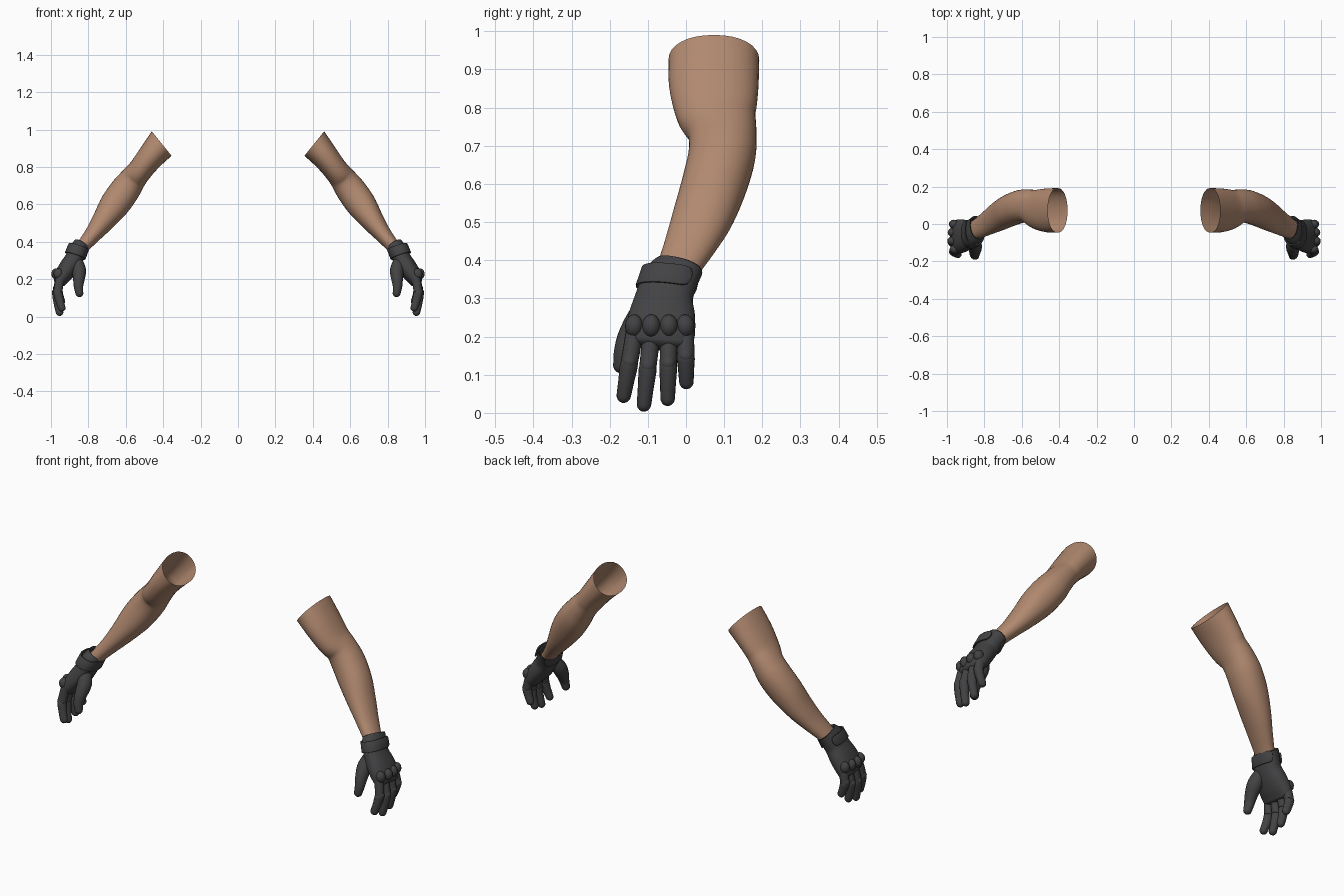
import bpy, bmesh, math
from mathutils import Vector

cube = bpy.data.objects.get("Cube")
if cube:
    bpy.data.objects.remove(cube, do_unlink=True)


def material(name, rgb):
    m = bpy.data.materials.new(name)
    m.use_nodes = True
    m.diffuse_color = (*rgb, 1)
    bsdf = m.node_tree.nodes["Principled BSDF"]
    bsdf.inputs["Base Color"].default_value = (*rgb, 1)
    bsdf.inputs["Roughness"].default_value = 0.8
    return m


SKIN = material("tan skin", (0.44, 0.25, 0.16))
GLOVE = material("charcoal glove", (0.055, 0.055, 0.058))


def smooth_rows(rows, steps):
    """Catmull-Rom interpolation of (x, y, z, y radius, depth radius) rows."""
    out = []
    for i in range(len(rows) - 1):
        a, b, c, d = (rows[max(0, min(len(rows) - 1, i + k))] for k in (-1, 0, 1, 2))
        for s in range(steps):
            t = s / steps
            out.append([0.5 * (2 * q + (r - p) * t + (2 * p - 5 * q + 4 * r - w) * t * t
                               + (3 * q - p - 3 * r + w) * t ** 3)
                        for p, q, r, w in zip(a, b, c, d)])
    return out + [list(rows[-1])]


def section(row, t, angle, power=2.0):
    """Point on an oval ring: 0 is back, a quarter turn is the outer side."""
    u = Vector((0, 1, 0))
    u = (u - t * u.dot(t)).normalized()
    v = t.cross(u)
    c, s = math.cos(angle), math.sin(angle)
    e = 2 / power
    return (Vector(row[:3]) + u * row[3] * math.copysign(abs(c) ** e, c)
            + v * row[4] * math.copysign(abs(s) ** e, s))


def finish(name, bm, mat, side):
    for v in bm.verts:
        v.co.x *= side
    bmesh.ops.recalc_face_normals(bm, faces=bm.faces)
    mesh = bpy.data.meshes.new(name)
    bm.to_mesh(mesh)
    bm.free()
    obj = bpy.data.objects.new(("left_" if side > 0 else "right_") + name, mesh)
    bpy.context.collection.objects.link(obj)
    mesh.materials.append(mat)
    for p in mesh.polygons:
        p.use_smooth = True
    return obj


def tube(name, rows, mat, side, sides=24, steps=5, cap=0.0, start=None, power=2.0):
    rows = smooth_rows(rows, steps)
    centres = [Vector(r[:3]) for r in rows]
    n = len(rows)
    tangents = [(centres[min(i + 1, n - 1)] - centres[max(i - 1, 0)]).normalized()
                for i in range(n)]
    if start:
        tangents = [Vector(start).normalized().lerp(t, min(1, i / 8)).normalized()
                    for i, t in enumerate(tangents)]
    if cap:  # rounded end
        for k in range(1, 5):
            a = k * math.pi / 10
            p = centres[-1] + tangents[-1] * cap * math.sin(a)
            rows.append([*p, rows[n - 1][3] * math.cos(a), rows[n - 1][4] * math.cos(a)])
            tangents.append(tangents[n - 1])
    bm = bmesh.new()
    rings = [[bm.verts.new(section(r, t, 2 * math.pi * j / sides, power)) for j in range(sides)]
             for r, t in zip(rows, tangents)]
    for a, b in zip(rings, rings[1:]):
        for j in range(sides):
            k = (j + 1) % sides
            bm.faces.new((a[j], a[k], b[k], b[j]))
    if cap:
        tip = bm.verts.new(centres[-1] + tangents[-1] * cap)
        for j in range(sides):
            bm.faces.new((rings[-1][j], rings[-1][(j + 1) % sides], tip))
    return finish(name, bm, mat, side)


def strap(side):
    """Wrist strap wrapping most of the way round, with rounded ends."""
    top = (0.851, -0.036, 0.374, 0.076, 0.053)
    low = (0.871, -0.050, 0.324, 0.079, 0.054)
    t = Vector((0.3, -0.1, -0.9)).normalized()
    bm = bmesh.new()
    cols = []
    count = 48
    for i in range(count + 1):
        angle = math.radians(45 + 290 * i / count)
        edge = min(i, count - i, 4) / 4
        half = 0.5 * (0.35 + 0.65 * math.sqrt(1 - (1 - edge) ** 2))
        a, b = section(top, t, angle, 2.3), section(low, t, angle, 2.3)
        cols.append([bm.verts.new(a.lerp(b, 0.5 + f * half)) for f in (-1, 0, 1)])
    for a, b in zip(cols, cols[1:]):
        for j in range(2):
            bm.faces.new((a[j], a[j + 1], b[j + 1], b[j]))
    obj = finish("wrist_strap", bm, GLOVE, side)
    mod = obj.modifiers.new("thickness", "SOLIDIFY")
    mod.thickness = 0.008
    mod.offset = 0
    bev = obj.modifiers.new("soft_edge", "BEVEL")
    bev.width = 0.002
    bev.segments = 2


def pad(name, centre, size, side):
    bm = bmesh.new()
    bmesh.ops.create_uvsphere(bm, u_segments=16, v_segments=10, radius=1)
    for v in bm.verts:
        v.co = Vector(centre) + Vector(a * b for a, b in zip(v.co, size))
    finish(name, bm, GLOVE, side)


ARM = [(0.408, 0.073, 0.925, 0.119, 0.084), (0.467, 0.073, 0.855, 0.117, 0.072),
       (0.520, 0.080, 0.787, 0.106, 0.066), (0.562, 0.095, 0.735, 0.090, 0.071),
       (0.605, 0.094, 0.675, 0.088, 0.080), (0.662, 0.073, 0.595, 0.085, 0.079),
       (0.720, 0.043, 0.512, 0.079, 0.062), (0.775, 0.010, 0.440, 0.067, 0.046),
       (0.825, -0.020, 0.380, 0.056, 0.037), (0.855, -0.035, 0.340, 0.052, 0.035)]
PALM = [(0.842, -0.024, 0.374, 0.054, 0.035), (0.838, -0.019, 0.382, 0.064, 0.045),
        (0.858, -0.042, 0.348, 0.072, 0.048), (0.879, -0.056, 0.305, 0.075, 0.049),
        (0.908, -0.062, 0.260, 0.086, 0.050), (0.938, -0.067, 0.215, 0.091, 0.045),
        (0.952, -0.070, 0.185, 0.088, 0.034)]
THUMB = [(0.868, -0.080, 0.315, 0.028, 0.028), (0.850, -0.115, 0.250, 0.038, 0.037),
         (0.851, -0.146, 0.200, 0.033, 0.031), (0.853, -0.163, 0.160, 0.026, 0.025),
         (0.848, -0.170, 0.125, 0.021, 0.021)]
# name, root y, tip y, tip z, inward curl
FINGERS = [("index", -0.136, -0.163, 0.026, 0.012), ("middle", -0.091, -0.110, 0.003, 0.0),
           ("ring", -0.045, -0.048, 0.018, 0.002), ("little", -0.002, 0.001, 0.062, 0.010)]

for side in (1, -1):
    tube("arm", ARM, SKIN, side, sides=32, start=(0.78, 0, -0.63), power=2.15)
    # palm ends and its rim is rolled inward at the cuff
    rim = tube("glove_cuff_rim", PALM[:2], GLOVE, side, sides=32, steps=1,
               start=(0.5, -0.28, -0.75), power=2.3)
    tube("glove_palm", PALM[1:], GLOVE, side, sides=32, cap=0.018,
         start=(0.5, -0.28, -0.75), power=2.3)
    tube("thumb", THUMB, GLOVE, side, sides=16, cap=0.021)
    strap(side)
    for name, y0, y1, tip, curl in FINGERS:
        end = tip + 0.02
        drop = 0.205 - end
        path = [(0.943, y0, 0.225, 0.020, 0.024)]
        for f, x, r in ((0.15, 0.957, 0.023), (0.45, 0.968, 0.0225), (0.52, 0.968, 0.0235),
                        (0.75, 0.963, 0.021), (1, 0.954, 0.019)):
            path.append((x - curl * f, y0 + (y1 - y0) * f, 0.205 - drop * f, r, r + 0.001))
        tube(name + "_finger", path, GLOVE, side, sides=16, steps=3, cap=0.02)
        # moulded knuckle guard and finger joint pad
        pad(name + "_knuckle", (0.972 - curl, y0, 0.228), (0.026, 0.024, 0.030), side)
        pad(name + "_joint", (0.977 - curl / 2, y0 + (y1 - y0) * 0.45, 0.205 - drop * 0.45),
            (0.018, 0.019, 0.020), side)
